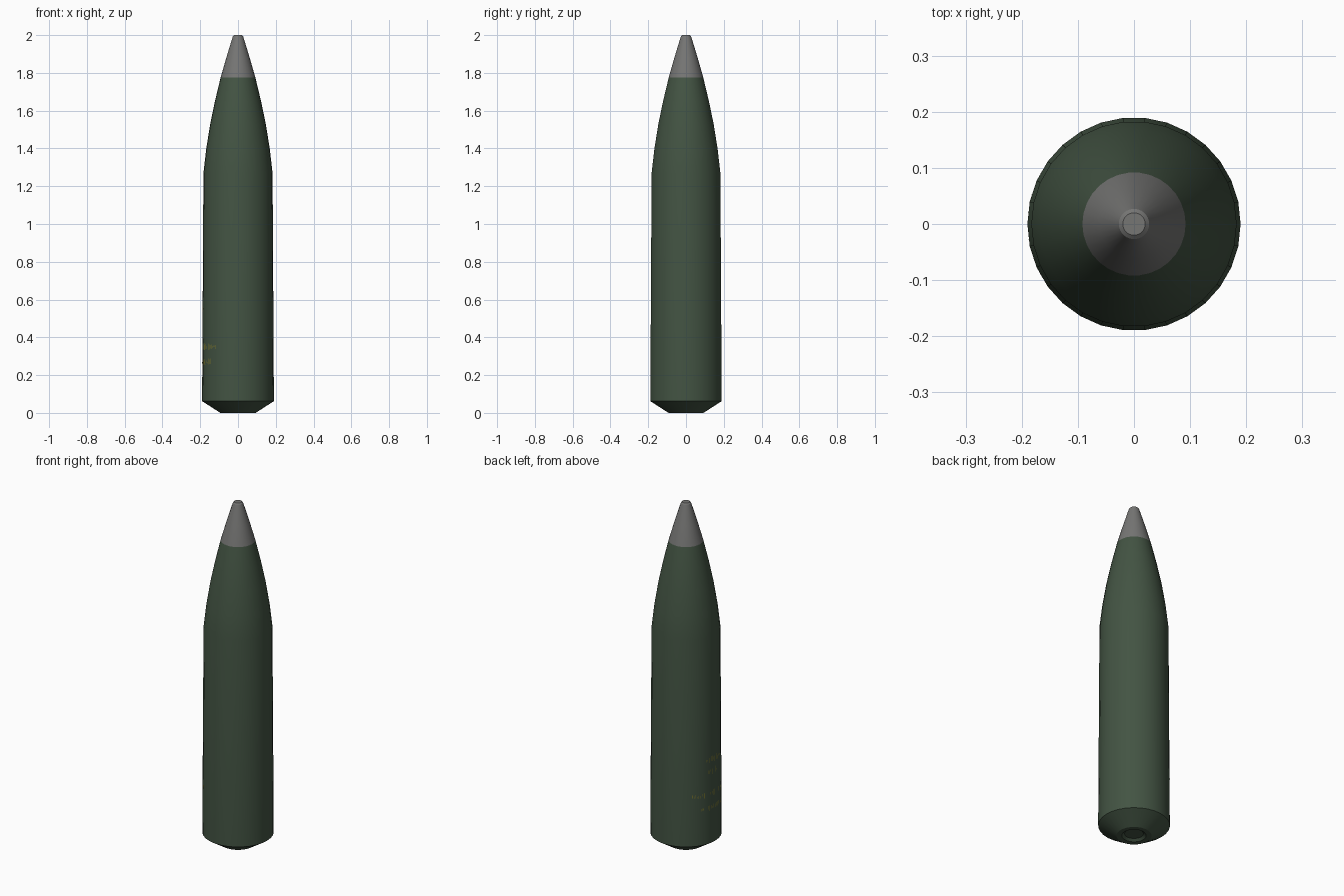
import bpy, bmesh, math, random

if "Cube" in bpy.data.objects:
    bpy.data.objects.remove(bpy.data.objects["Cube"])

random.seed(4)
SIDES = 30


def material(name, rgb):
    m = bpy.data.materials.new(name)
    m.diffuse_color = (*rgb, 1)
    m.use_nodes = True
    m.node_tree.nodes["Principled BSDF"].inputs["Base Color"].default_value = m.diffuse_color
    return m


green = material("olive green", (0.056, 0.088, 0.056))
grey = material("tip grey", (0.18, 0.18, 0.175))
yellow = material("faded yellow", (0.19, 0.18, 0.03))


def make_object(name, bm, mats):
    mesh = bpy.data.meshes.new(name)
    bm.to_mesh(mesh)
    bm.free()
    for m in mats:
        mesh.materials.append(m)
    obj = bpy.data.objects.new(name, mesh)
    bpy.context.collection.objects.link(obj)
    return obj


# Lathed body: dished base, chamfer, slightly tapered wall, curved nose
profile = [(0.05, 0.012), (0.065, 0.0), (0.093, 0.0), (0.19, 0.062),
           (0.183, 1.27), (0.168, 1.4), (0.147, 1.53), (0.122, 1.65),
           (0.092, 1.775), (0.062, 1.88), (0.033, 1.975), (0.027, 1.994),
           (0.02, 2.0)]
bm = bmesh.new()
rings = []
for r, z in profile:
    rings.append([bm.verts.new((r * math.cos(2 * math.pi * i / SIDES),
                                r * math.sin(2 * math.pi * i / SIDES), z))
                  for i in range(SIDES)])
for a, b in zip(rings, rings[1:]):
    for i in range(SIDES):
        j = (i + 1) % SIDES
        bm.faces.new((a[i], a[j], b[j], b[i]))
bm.faces.new(rings[0][::-1])
bm.faces.new(rings[-1])
# Grey tip above the colour break
for f in bm.faces:
    f.material_index = 1 if f.calc_center_median().z > 1.776 else 0
body = make_object("tapered_body", bm, [green, grey])
bpy.context.view_layer.objects.active = body
body.select_set(True)
bpy.ops.object.shade_smooth_by_angle(angle=math.radians(30))


# Faded paint flecks: rows of thin strokes around the -x side
def surface(deg, z):
    r = 0.19 - 0.007 * (z - 0.062) / 1.208 + 0.0008
    a = math.radians(deg)
    return (r * math.cos(a), r * math.sin(a), z)


bm = bmesh.new()
rows = [(0.55, 160, 196), (0.48, 164, 184), (0.35, 135, 158),
        (0.35, 166, 232), (0.27, 151, 156), (0.27, 164, 222)]
for z, start, end in rows:
    deg = start
    while deg < end:
        h = random.uniform(0.004, 0.018)
        zc = z + random.uniform(-0.004, 0.004)
        w = random.uniform(0.7, 1.4)
        bm.faces.new([bm.verts.new(surface(d, zz)) for d, zz in
                      ((deg, zc - h), (deg + w, zc - h),
                       (deg + w, zc + h), (deg, zc + h))])
        deg += w + random.uniform(1.0, 2.6)
make_object("paint_flecks", bm, [yellow])
